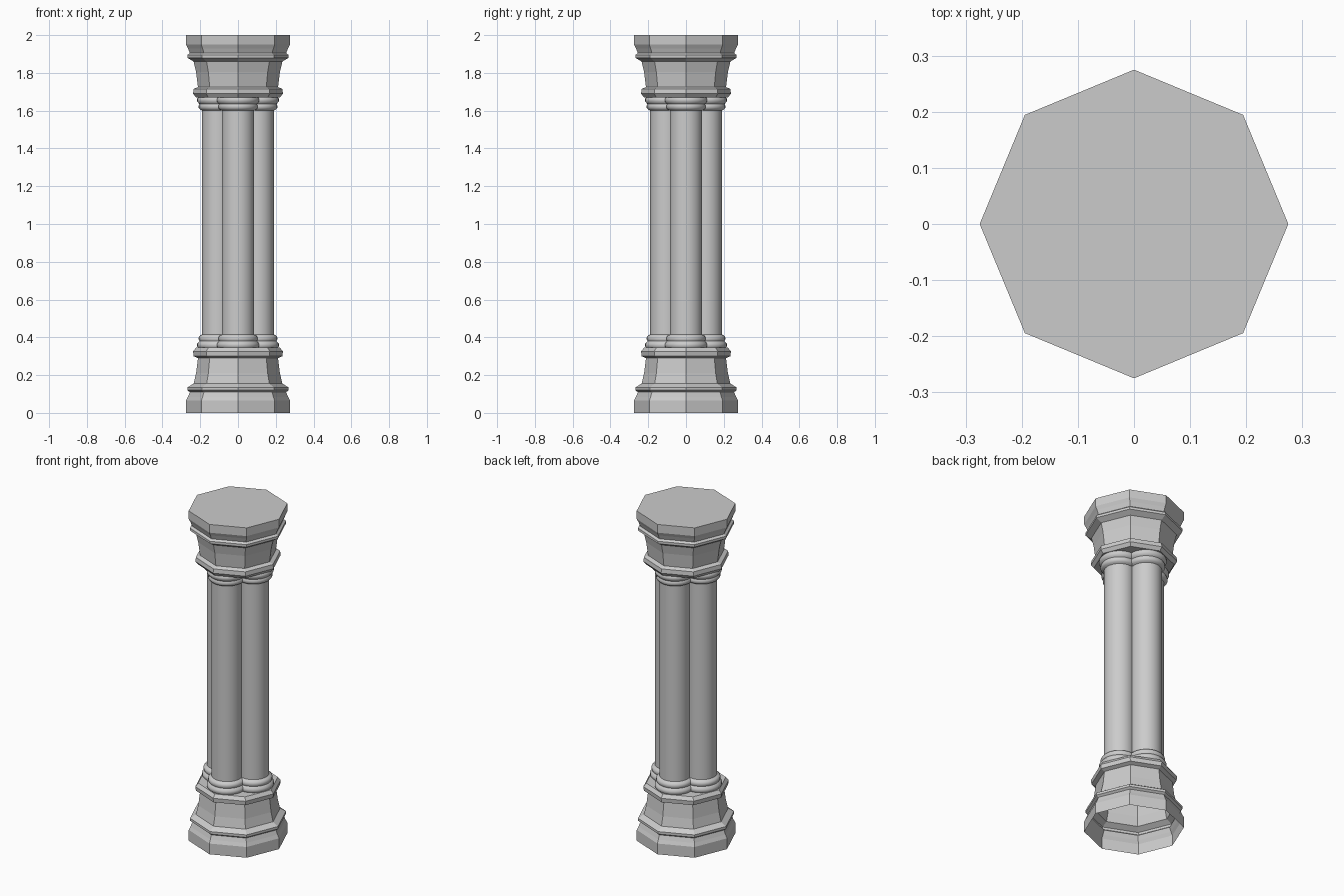
import bpy
import math

cube = bpy.data.objects.get("Cube")
if cube:
    bpy.data.objects.remove(cube, do_unlink=True)

stone = bpy.data.materials.new("grey_stone")
stone.use_nodes = True
stone.diffuse_color = (0.6, 0.6, 0.6, 1)
stone.node_tree.nodes["Principled BSDF"].inputs["Base Color"].default_value = (0.6, 0.6, 0.6, 1)


def lathe(name, profile, sides, center=(0, 0), cap_start=False, cap_end=False, smooth=False):
    """Sweep (radius, height) points, listed upwards, around a vertical axis."""
    verts, faces = [], []
    for r, z in profile:
        for i in range(sides):
            a = math.tau * i / sides
            verts.append((center[0] + r * math.cos(a), center[1] + r * math.sin(a), z))
    for k in range(len(profile) - 1):
        for i in range(sides):
            j = (i + 1) % sides
            lo, hi = k * sides, (k + 1) * sides
            faces.append((lo + i, lo + j, hi + j, hi + i))
    if cap_start:
        faces.append(tuple(reversed(range(sides))))
    if cap_end:
        top = (len(profile) - 1) * sides
        faces.append(tuple(range(top, top + sides)))
    mesh = bpy.data.meshes.new(name)
    mesh.from_pydata(verts, [], faces)
    mesh.materials.append(stone)
    obj = bpy.data.objects.new(name, mesh)
    bpy.context.collection.objects.link(obj)
    if smooth:
        bpy.ops.object.select_all(action="DESELECT")
        obj.select_set(True)
        bpy.context.view_layer.objects.active = obj
        bpy.ops.object.shade_smooth_by_angle(angle=math.radians(40))
    return obj


# Octagonal moulding shared by base and capital
SHIFT = 2.015
moulding = [(0.275, 0.065), (0.265, 0.085), (0.255, 0.11), (0.268, 0.12), (0.268, 0.135),
            (0.235, 0.155), (0.222, 0.21), (0.212, 0.29), (0.235, 0.3),
            (0.238, 0.325), (0.222, 0.345)]


def flipped(points):
    return [(r, SHIFT - z) for r, z in reversed(points)]


lathe("base", [(0.275, 0)] + moulding, 8, cap_end=True)
lathe("capital", flipped(moulding) + [(0.275, 2)], 8, cap_start=True, cap_end=True)

# Four clustered shafts with ring mouldings at both ends
ring = [(0.105, 0.343), (0.112, 0.352), (0.112, 0.366), (0.104, 0.376), (0.1, 0.38),
        (0.104, 0.388), (0.104, 0.4), (0.097, 0.409), (0.086, 0.415)]
for n, side in enumerate(("left", "back", "right", "front")):
    a = n * math.pi / 2
    lathe(side + "_shaft", ring + flipped(ring), 32,
          (0.104 * math.cos(a), 0.104 * math.sin(a)), smooth=True)
